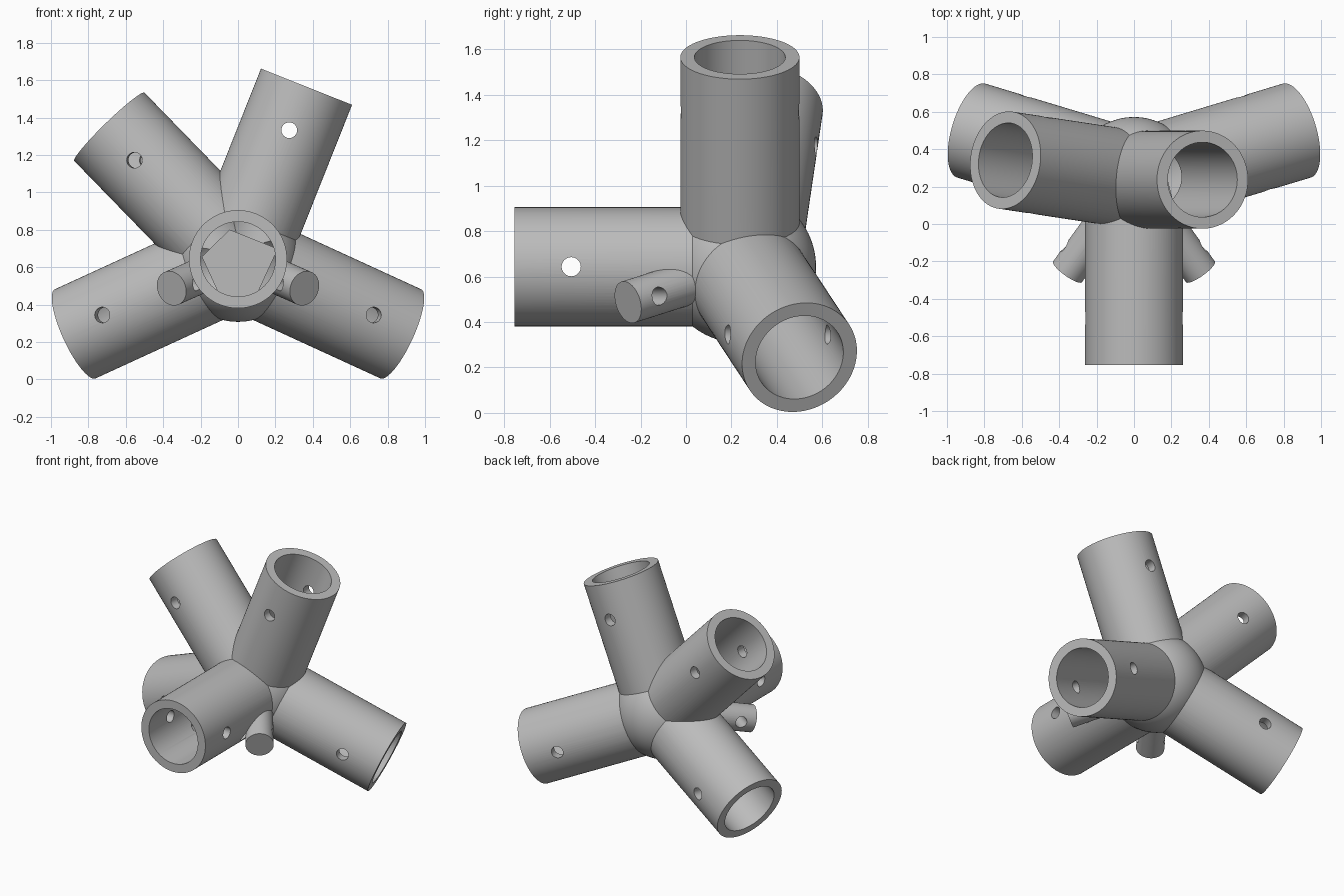
import bpy
from mathutils import Vector

cube = bpy.data.objects.get("Cube")
if cube:
    bpy.data.objects.remove(cube, do_unlink=True)

CENTRE = Vector((0, 0.237, 0.643))
TUBE_R, BORE_R, HOLE_R, PEG_R = 0.262, 0.2, 0.042, 0.095
LENGTH, BORE_START, HOLE_AT = 0.992, 0.13, 0.742
PEG_LENGTH, PEG_HOLE_AT = 0.627, 0.52

grey = bpy.data.materials.new("plain grey")
grey.use_nodes = True
colour = (0.5, 0.5, 0.5, 1)
grey.diffuse_color = colour
grey.node_tree.nodes["Principled BSDF"].inputs["Base Color"].default_value = colour


def rod(name, direction, radius, start, end, origin=CENTRE, sides=96):
    """Cylinder along a direction, between two distances from the origin."""
    bpy.ops.mesh.primitive_cylinder_add(
        vertices=sides, radius=radius, depth=end - start,
        location=origin + direction * (start + end) / 2,
        rotation=direction.to_track_quat('Z', 'Y').to_euler())
    obj = bpy.context.object
    obj.name = name
    return obj


def combine(target, tool, operation):
    """Fuse or cut the tool into the target, then drop the tool."""
    tool.hide_render = True
    mod = target.modifiers.new(operation.lower(), 'BOOLEAN')
    mod.operation, mod.solver, mod.object = operation, 'EXACT', tool
    bpy.context.view_layer.objects.active = target
    bpy.ops.object.modifier_apply(modifier=mod.name)
    bpy.data.objects.remove(tool, do_unlink=True)


def cross_hole(direction, distance, radius, reach):
    """Level pin hole across a rod."""
    across = Vector((0, 0, 1)).cross(direction).normalized()
    return rod("pin_hole_cutter", across, radius, -reach, reach,
               CENTRE + direction * distance, 40)


# Directions of the five sockets and the two pegs
sockets = [Vector(d).normalized() for d in (
    (0, -1, 0),
    (0.368, 0, 0.926),
    (-0.692, 0.105, 0.712),
    (0.872, 0.263, -0.40),
    (-0.872, 0.263, -0.40))]
pegs = [Vector((side * 0.355, -0.492, -0.156)).normalized() for side in (1, -1)]

# Round core
bpy.ops.mesh.primitive_uv_sphere_add(segments=96, ring_count=48, radius=0.335,
                                     location=CENTRE)
hub = bpy.context.object
hub.name = "socket_hub"

# Solid arms and pegs
for d in sockets:
    combine(hub, rod("arm", d, TUBE_R, 0, LENGTH), 'UNION')
for d in pegs:
    combine(hub, rod("peg", d, PEG_R, 0.02, PEG_LENGTH, sides=48), 'UNION')

# Bores and pin holes
for d in sockets:
    combine(hub, rod("bore_cutter", d, BORE_R, BORE_START, 1.1), 'DIFFERENCE')
for d in sockets:
    combine(hub, cross_hole(d, HOLE_AT, HOLE_R, 0.35), 'DIFFERENCE')
for d in pegs:
    combine(hub, cross_hole(d, PEG_HOLE_AT, 0.04, 0.25), 'DIFFERENCE')

hub.data.materials.clear()
hub.data.materials.append(grey)
bpy.ops.object.select_all(action='DESELECT')
hub.select_set(True)
bpy.context.view_layer.objects.active = hub
bpy.ops.object.shade_smooth_by_angle(angle=0.5)
